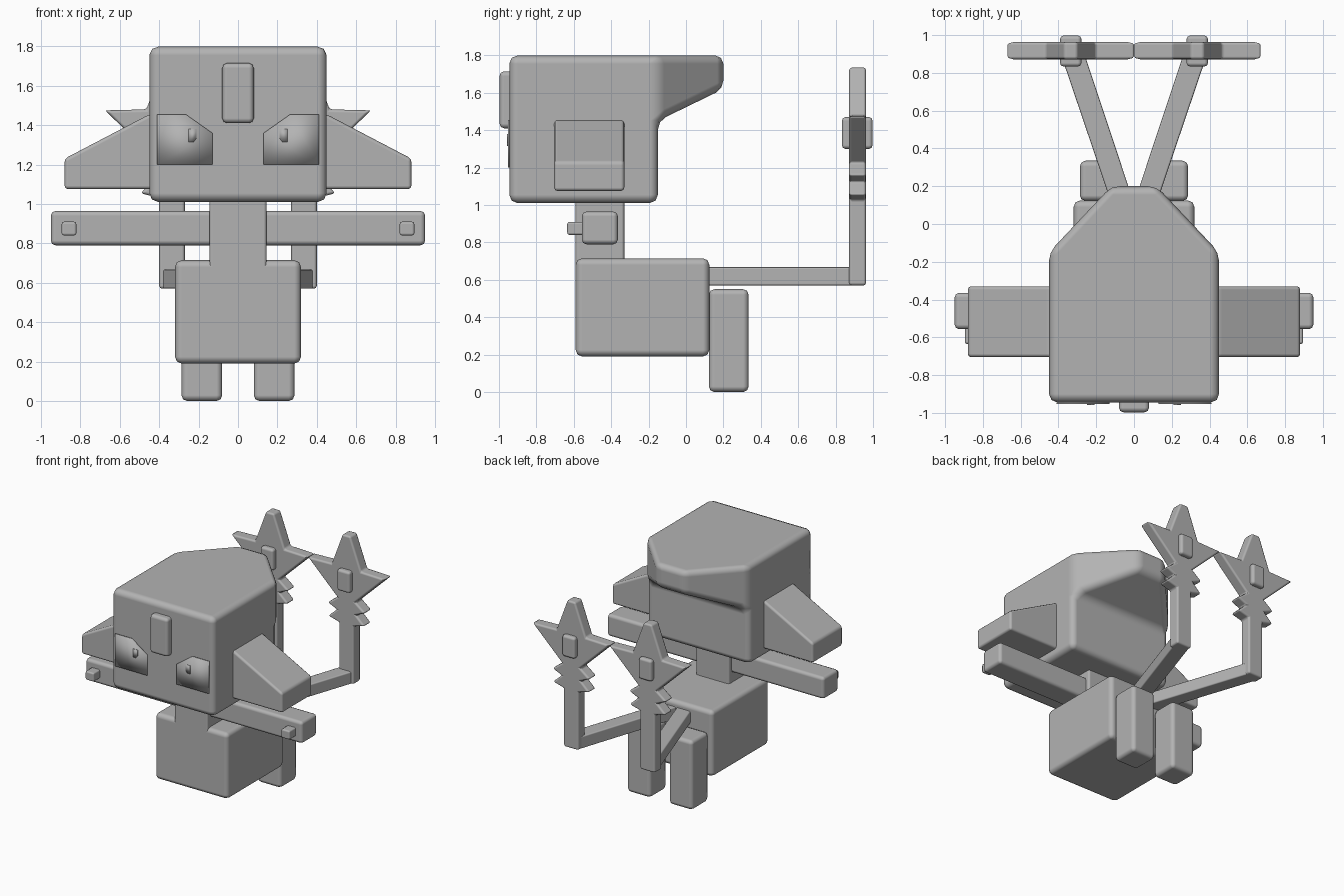
import bpy, bmesh
from mathutils import Vector

if "Cube" in bpy.data.objects:
    bpy.data.objects.remove(bpy.data.objects["Cube"])

grey = bpy.data.materials.new("plain grey")
grey.diffuse_color = (0.45, 0.45, 0.45, 1)
grey.use_nodes = True
grey.node_tree.nodes["Principled BSDF"].inputs["Base Color"].default_value = grey.diffuse_color


def finish(name, bm, bevel):
    """Turn a bmesh into an object with softened edges."""
    bmesh.ops.recalc_face_normals(bm, faces=bm.faces[:])
    mesh = bpy.data.meshes.new(name)
    bm.to_mesh(mesh)
    bm.free()
    mesh.materials.append(grey)
    mesh.polygons.foreach_set("use_smooth", [True] * len(mesh.polygons))
    obj = bpy.data.objects.new(name, mesh)
    bpy.context.collection.objects.link(obj)
    if bevel:
        mod = obj.modifiers.new("soft edges", 'BEVEL')
        mod.width = bevel
        mod.segments = 2
        mod.limit_method = 'ANGLE'
        mod.angle_limit = 0.4
        mod.harden_normals = True
    return obj


def prism(name, pts, lo, hi, axis='y', bevel=0.02):
    """Extrude a profile: (x, z) along y, or (x, y) along z."""
    bm = bmesh.new()
    place = (lambda a, b: (a, lo, b)) if axis == 'y' else (lambda a, b: (a, b, lo))
    face = bm.faces.new([bm.verts.new(place(a, b)) for a, b in pts])
    ext = bmesh.ops.extrude_face_region(bm, geom=[face])
    move = Vector((0, hi - lo, 0)) if axis == 'y' else Vector((0, 0, hi - lo))
    bmesh.ops.translate(bm, verts=[v for v in ext['geom'] if isinstance(v, bmesh.types.BMVert)], vec=move)
    return finish(name, bm, bevel)


def box(name, x, y, z, bevel=0.025):
    return prism(name, [(x[0], z[0]), (x[1], z[0]), (x[1], z[1]), (x[0], z[1])], y[0], y[1], 'y', bevel)


# Head: box whose upper back is pulled out into a tapered crest
bm = bmesh.new()
bmesh.ops.create_cube(bm, size=1)
for v in bm.verts:
    v.co = (v.co.x * 0.9, -0.5475 + v.co.y * 0.795, 1.405 + v.co.z * 0.79)
bmesh.ops.bisect_plane(bm, geom=bm.verts[:] + bm.edges[:] + bm.faces[:],
                       plane_co=(0, 0, 1.45), plane_no=(0, 0, 1))
bm.normal_update()
back = [f for f in bm.faces if f.normal.y > 0.9 and f.calc_center_median().z > 1.45]
ext = bmesh.ops.extrude_face_region(bm, geom=back)
bmesh.ops.delete(bm, geom=[f for f in back if f.is_valid], context='FACES_ONLY')
for v in [g for g in ext['geom'] if isinstance(g, bmesh.types.BMVert)]:
    v.co = (0.12 if v.co.x > 0 else -0.12, 0.2, 1.80 if v.co.z > 1.6 else 1.62)
finish("head", bm, 0.045)

# Forehead gem, neck and body
box("forehead_gem", (-0.08, 0.08), (-0.997, -0.90), (1.41, 1.715))
box("neck", (-0.145, 0.145), (-0.59, -0.33), (0.60, 1.06), 0.015)
box("body", (-0.32, 0.32), (-0.59, 0.125), (0.19, 0.715), 0.035)

# Half outline of a tail post with its two collars and star tip
half = [(0.065, 0.57), (0.065, 1.03), (0.16, 1.055), (0.085, 1.125), (0.165, 1.16),
        (0.08, 1.225), (0.34, 1.475), (0.13, 1.48), (0.035, 1.735)]

for s, side in ((-1, "left"), (1, "right")):
    # Face plates
    eye = [(0.13, 1.20), (0.41, 1.20), (0.41, 1.455), (0.265, 1.455), (0.13, 1.36)]
    prism(side + "_eye", [(s * x, z) for x, z in eye], -0.953, -0.944, 'y', 0)
    pupil = [(0.21, 1.335), (0.225, 1.315), (0.25, 1.315), (0.25, 1.38), (0.21, 1.38)]
    prism(side + "_pupil", [(s * x, z) for x, z in pupil], -0.957, -0.952, 'y', 0)

    # Ear
    ear = [(0.40, 1.075), (0.88, 1.075), (0.88, 1.23), (0.45, 1.455), (0.40, 1.455)]
    prism(side + "_ear", [(s * x, z) for x, z in ear], -0.705, -0.33, 'y', 0.018)

    # Arm with its hand button
    box(side + "_arm", sorted((0.05 * s, 0.95 * s)), (-0.557, -0.364), (0.79, 0.965))
    box(side + "_hand_button", sorted((0.82 * s, 0.895 * s)), (-0.635, -0.50), (0.84, 0.91), 0.012)

    # Leg
    box(side + "_leg", sorted((0.08 * s, 0.287 * s)), (0.122, 0.335), (0.005 - 0.005, 0.55), 0.03)

    # Tail: splayed bar, upright post with star, gem through the star
    bar = [(-0.02, 0.05), (0.10, 0.05), (0.398, 0.93), (0.272, 0.93)]
    prism(side + "_tail_bar", [(s * x, y) for x, y in bar], 0.57, 0.668, 'z', 0.01)
    outline = half + [(-x, z) for x, z in reversed(half)]
    prism(side + "_tail_star", [(0.335 * s + x, z) for x, z in outline], 0.872, 0.963, 'y', 0.015)
    box(side + "_star_gem", (0.335 * s - 0.057, 0.335 * s + 0.057), (0.833, 0.998), (1.30, 1.47), 0.02)
